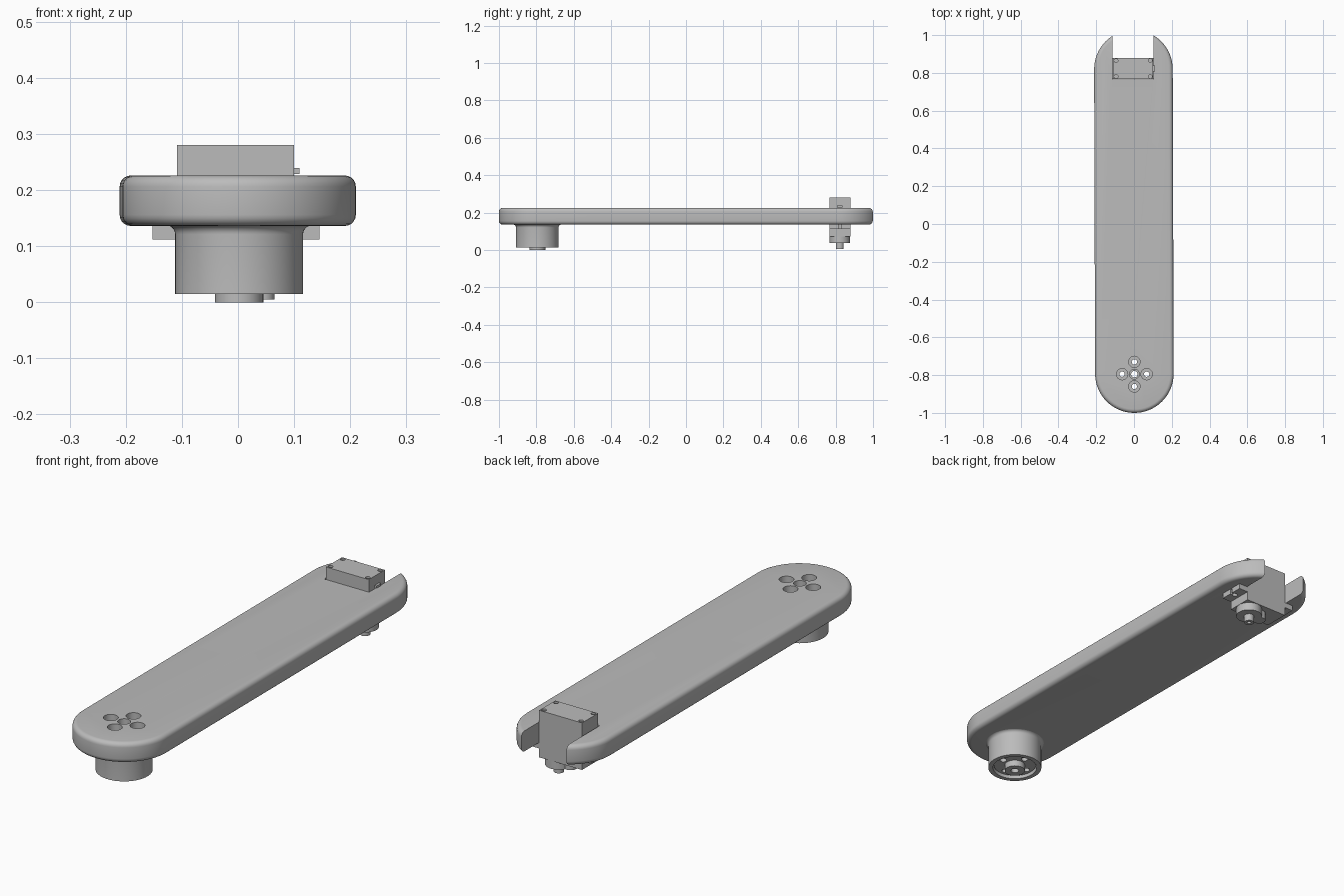
import bpy, bmesh
from math import sin, cos, pi
from mathutils import Matrix

cube = bpy.data.objects.get("Cube")
if cube:
    bpy.data.objects.remove(cube)

grey = bpy.data.materials.new("light grey plastic")
grey.use_nodes = True
grey.diffuse_color = (0.5, 0.5, 0.5, 1)
grey.node_tree.nodes["Principled BSDF"].inputs["Base Color"].default_value = grey.diffuse_color

HUB = (0.002, -0.795)       # rotation axis at the front end
TIP = (-0.003, 0.82)        # centre of the rear end
SHAFT = (0.044, 0.822)      # servo output axis


def finish(name, bm):
    bmesh.ops.recalc_face_normals(bm, faces=bm.faces)
    mesh = bpy.data.meshes.new(name)
    bm.to_mesh(mesh)
    bm.free()
    mesh.materials.append(grey)
    ob = bpy.data.objects.new(name, mesh)
    bpy.context.collection.objects.link(ob)
    return ob


def box(name, x, y, z):
    bm = bmesh.new()
    bmesh.ops.create_cube(bm, size=1)
    for v in bm.verts:
        v.co = [lo + (c + 0.5) * (hi - lo) for c, (lo, hi) in zip(v.co, (x, y, z))]
    return finish(name, bm)


def cylinder(name, at, r, z0, z1, seg=32):
    bm = bmesh.new()
    bmesh.ops.create_cone(bm, cap_ends=True, segments=seg, radius1=r, radius2=r, depth=z1 - z0,
                          matrix=Matrix.Translation((*at, (z0 + z1) / 2)))
    return finish(name, bm)


def lathe(name, at, profile, seg=64):
    bm = bmesh.new()
    verts = [bm.verts.new((r, 0, z)) for r, z in profile]
    edges = [bm.edges.new(p) for p in zip(verts, verts[1:])]
    bmesh.ops.spin(bm, geom=verts + edges, cent=(0, 0, 0), axis=(0, 0, 1), angle=2 * pi, steps=seg)
    bmesh.ops.remove_doubles(bm, verts=bm.verts, dist=1e-5)
    bmesh.ops.translate(bm, verts=bm.verts, vec=(*at, 0))
    return finish(name, bm)


def apply(ob):
    bpy.context.view_layer.update()
    graph = bpy.context.evaluated_depsgraph_get()
    mesh = bpy.data.meshes.new_from_object(ob.evaluated_get(graph))
    ob.modifiers.clear()
    ob.data = mesh


def cut(ob, cutters):
    for c in cutters:
        mod = ob.modifiers.new("cut", 'BOOLEAN')
        mod.operation, mod.solver, mod.object = 'DIFFERENCE', 'EXACT', c
    apply(ob)


def bevel(ob, width, segments):
    mod = ob.modifiers.new("round", 'BEVEL')
    mod.width, mod.segments, mod.limit_method, mod.angle_limit = width, segments, 'ANGLE', 1.0
    apply(ob)


def around(at, r):
    return [(at[0] + r * cos(k * pi / 2), at[1] + r * sin(k * pi / 2)) for k in range(4)]


# Arm: a long capsule with rounded rims
bm = bmesh.new()
R, N = 0.208, 32
ring = []
for (cx, cy), start in ((HUB, pi), (TIP, 0)):
    cy = -1 + R if start else cy
    ring += [bm.verts.new((cx + R * cos(start + pi * i / N), cy + R * sin(start + pi * i / N), 0.136))
             for i in range(N + 1)]
face = bm.faces.new(ring)
top = bmesh.ops.extrude_face_region(bm, geom=[face])["geom"]
bmesh.ops.translate(bm, verts=[g for g in top if isinstance(g, bmesh.types.BMVert)], vec=(0, 0, 0.09))
arm = finish("arm", bm)
bevel(arm, 0.02, 5)

# Hub: hollow cup under the front end, with a fillet into the arm
fillet = [(0.13 - 0.016 * sin(a), 0.137 - 0.016 * (1 - cos(a)))
          for a in [i * pi / 12 for i in range(7)]]
hub = lathe("hub", HUB, [(0, 0.137)] + fillet +
            [(0.114, 0.015), (0.094, 0.015), (0.094, 0.045), (0, 0.045)])

# Horn: round disc with a raised centre, set into the hub
horn = lathe("servo_horn", HUB, [(0, 0.045), (0.09, 0.045), (0.09, 0.028), (0.043, 0.028),
                                 (0.043, 0), (0, 0)])

# Screw holes through the front end, and the slot for the servo
holes = [cylinder("screw_hole", p, 0.014, -0.1, 0.4) for p in around(HUB, 0.065)]
holes.append(cylinder("centre_hole", HUB, 0.017, -0.1, 0.4))
sinks = [cylinder("screw_recess", p, 0.03, 0.17, 0.4) for p in around(HUB, 0.065)]
sinks.append(cylinder("centre_recess", HUB, 0.026, 0.17, 0.4))
slot = box("servo_slot", (-0.115, 0.103), (0.765, 1.2), (0, 0.4))
cut(arm, holes + sinks + [slot])
cut(hub, holes)
cut(horn, holes)

# Servo case with four corner screws
body = box("servo_case", (-0.109, 0.1), (0.767, 0.879), (0.073, 0.28))
pits = [cylinder("case_screw_hole", (x, y), 0.01, 0.272, 0.4, 16)
        for x in (-0.095, 0.086) for y in (0.781, 0.865)]
cut(body, pits)

# Mounting flange with a keyhole at each end
flange = box("servo_flange", (-0.152, 0.145), (0.767, 0.879), (0.112, 0.136))
keys = []
for side in (-1, 1):
    x = -0.0035 + side * 0.128
    keys.append(cylinder("key_hole", (x, 0.823), 0.011, 0, 0.4, 16))
    keys.append(box("key_slot", sorted((x, x + side * 0.05)), (0.817, 0.829), (0, 0.4)))
cut(flange, keys)

# Gear housing, output shaft and cable outlet
gears = cylinder("gear_housing", SHAFT, 0.055, 0.037, 0.074, 48)
idler = cylinder("idler_housing", (-0.013, SHAFT[1]), 0.027, 0.037, 0.074)
shaft = cylinder("output_shaft", SHAFT, 0.021, 0.005, 0.038, 24)
bore = cylinder("shaft_bore", SHAFT, 0.009, -0.1, 0.02, 16)
cut(shaft, [bore])
cable = box("cable_outlet", (0.099, 0.11), (0.808, 0.838), (0.229, 0.239))

for helper in holes + sinks + [slot] + pits + keys + [bore]:
    bpy.data.objects.remove(helper)

# Smooth curved walls, keep hard edges
bpy.ops.object.select_all(action='DESELECT')
for ob in (arm, hub, horn, body, flange, gears, idler, shaft, cable):
    ob.select_set(True)
bpy.context.view_layer.objects.active = arm
bpy.ops.object.shade_smooth_by_angle(angle=0.6)
